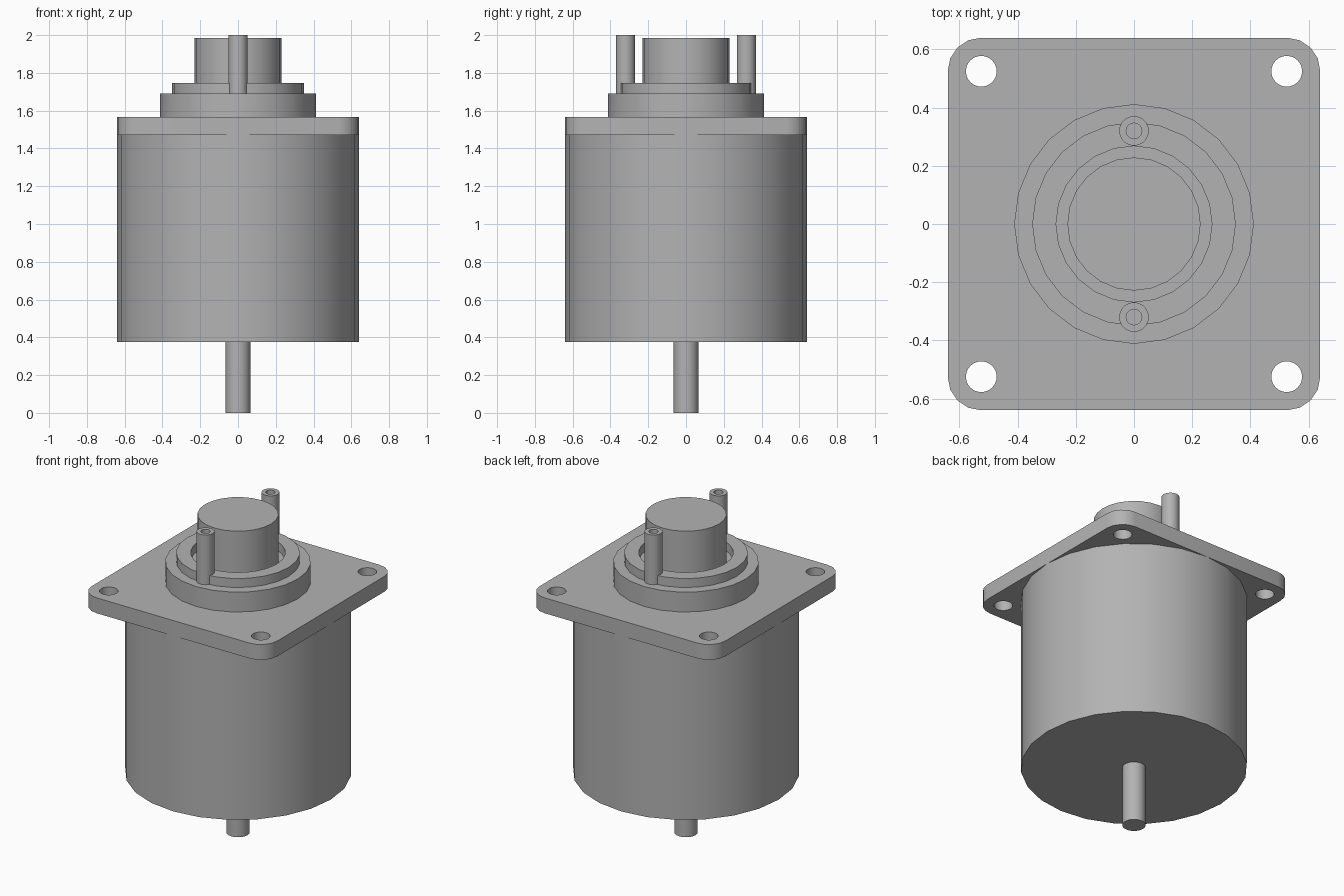
import bpy
import bmesh
from math import cos, sin, pi, radians
from mathutils import Vector

default = bpy.data.objects.get("Cube")
if default:
    bpy.data.objects.remove(default)

metal = bpy.data.materials.new("grey metal")
metal.use_nodes = True
GREY = (0.45, 0.45, 0.45, 1)
metal.diffuse_color = GREY
metal.node_tree.nodes["Principled BSDF"].inputs["Base Color"].default_value = GREY


def finish(bm, name, location=(0, 0, 0)):
    """Turn a bmesh into a smooth-shaded object with sharp edges kept."""
    bmesh.ops.recalc_face_normals(bm, faces=bm.faces)
    mesh = bpy.data.meshes.new(name)
    bm.to_mesh(mesh)
    bm.free()
    mesh.materials.append(metal)
    obj = bpy.data.objects.new(name, mesh)
    obj.location = location
    bpy.context.collection.objects.link(obj)
    bpy.ops.object.select_all(action='DESELECT')
    obj.select_set(True)
    bpy.context.view_layer.objects.active = obj
    bpy.ops.object.shade_smooth_by_angle(angle=radians(35))
    return obj


def circle(radius, sides, x=0, y=0):
    return [(x + radius * cos(2 * pi * i / sides),
             y + radius * sin(2 * pi * i / sides)) for i in range(sides)]


def lathe(name, profile, sides, location=(0, 0, 0)):
    """Revolve (radius, z) points about z and cap both ends."""
    bm = bmesh.new()
    rings = [[bm.verts.new((x, y, z)) for x, y in circle(r, sides)]
             for r, z in profile]
    for low, high in zip(rings, rings[1:]):
        for i in range(sides):
            j = (i + 1) % sides
            bm.faces.new((low[i], low[j], high[j], high[i]))
    bm.faces.new(rings[0])
    bm.faces.new(rings[-1])
    return finish(bm, name, location)


def plate(name, loops, bottom, top):
    """Extrude a flat outline with holes."""
    bm = bmesh.new()
    for loop in loops:
        verts = [bm.verts.new((x, y, bottom)) for x, y in loop]
        for a, b in zip(verts, verts[1:] + verts[:1]):
            bm.edges.new((a, b))
    bmesh.ops.triangle_fill(bm, edges=bm.edges[:], use_beauty=True,
                            normal=Vector((0, 0, 1)))
    result = bmesh.ops.extrude_face_region(bm, geom=bm.faces[:],
                                           use_keep_orig=True)
    moved = [g for g in result["geom"] if isinstance(g, bmesh.types.BMVert)]
    bmesh.ops.translate(bm, verts=moved, vec=(0, 0, top - bottom))
    return finish(bm, name)


# Motor body and lower shaft
lathe("motor_body", [(0.64, 0.375), (0.64, 1.47)], 24)
lathe("drive_shaft", [(0.066, 0), (0.066, 0.38)], 24)

# Square mounting flange with rounded corners and four bolt holes
HALF, CORNER, BOLT = 0.64, 0.113, 0.525
outline = []
for quarter, (sx, sy) in enumerate([(1, 1), (-1, 1), (-1, -1), (1, -1)]):
    for step in range(5):
        a = (quarter + step / 4) * pi / 2
        outline.append((sx * (HALF - CORNER) + CORNER * cos(a),
                        sy * (HALF - CORNER) + CORNER * sin(a)))
holes = [circle(0.053, 24, sx * BOLT, sy * BOLT)
         for sx in (-1, 1) for sy in (-1, 1)]
plate("mounting_flange", [outline] + holes, 1.47, 1.566)

# Stepped collar with a recess around the central boss
lathe("stepped_collar", [(0.412, 1.56), (0.412, 1.69), (0.35, 1.69),
                         (0.35, 1.746), (0.268, 1.746), (0.268, 1.69)], 24)
lathe("central_boss", [(0.229, 1.685), (0.229, 1.985)], 24)

# Two hollow terminal posts
for label, y in (("front", -0.32), ("back", 0.32)):
    lathe(label + "_terminal_post",
          [(0.051, 1.69), (0.051, 2.0), (0.027, 2.0), (0.027, 1.92)],
          20, (0, y, 0))
